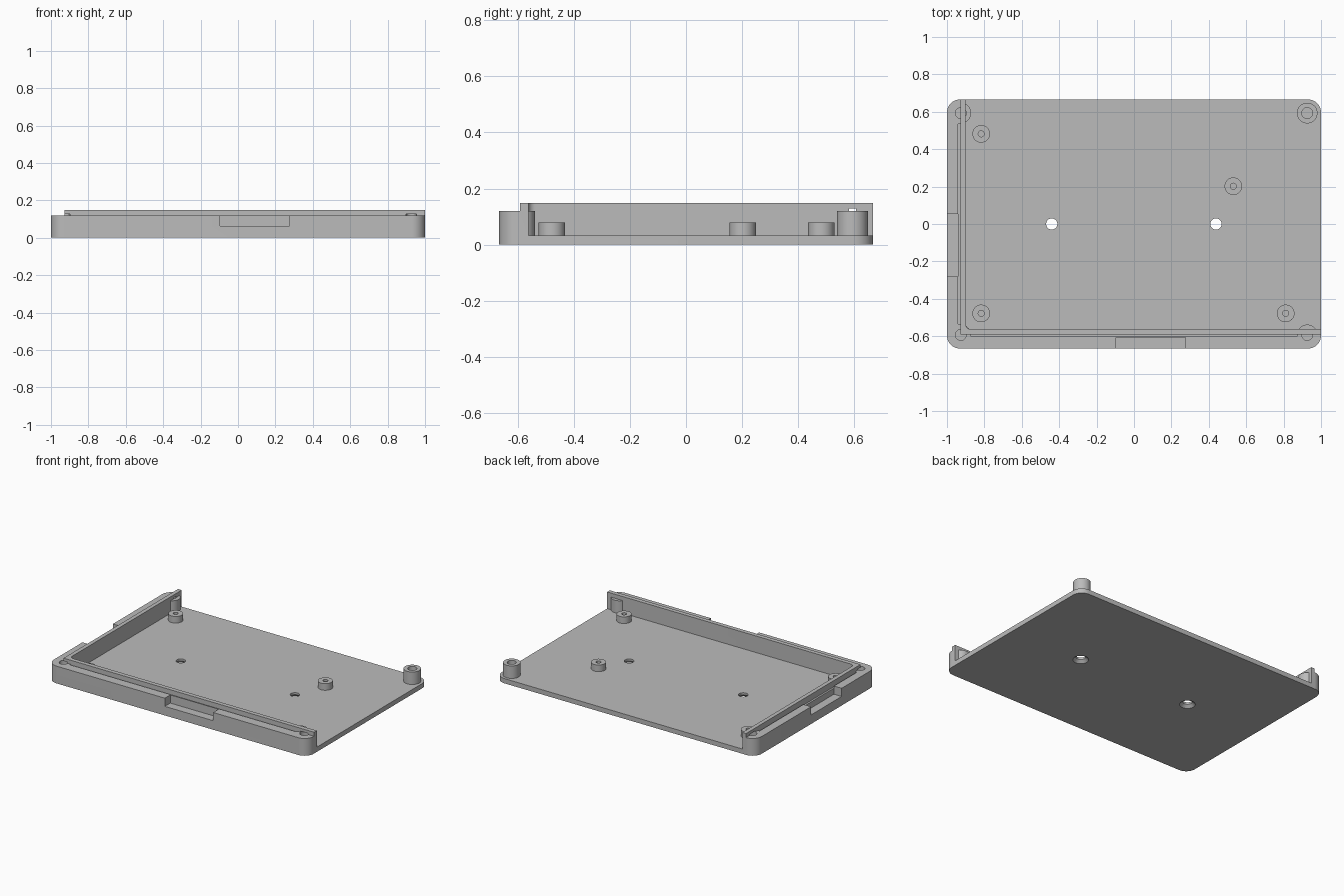
import bpy, bmesh, math

cube = bpy.data.objects.get("Cube")
if cube:
    bpy.data.objects.remove(cube, do_unlink=True)

W, D = 1.0, 0.666            # half width and half depth
FLOOR, RIM, LIP = 0.033, 0.12, 0.148
EPS = 0.1                    # cutter overshoot

grey = bpy.data.materials.new("grey plastic")
grey.use_nodes = True
color = (0.5, 0.5, 0.5, 1)
grey.diffuse_color = color
grey.node_tree.nodes["Principled BSDF"].inputs["Base Color"].default_value = color


def finish(name, bm):
    bmesh.ops.recalc_face_normals(bm, faces=bm.faces)
    mesh = bpy.data.meshes.new(name)
    bm.to_mesh(mesh)
    bm.free()
    mesh.materials.append(grey)
    obj = bpy.data.objects.new(name, mesh)
    bpy.context.collection.objects.link(obj)
    return obj


def block(name, x0, x1, y0, y1, z0, z1, radius=0.0, steps=10):
    """Box with optionally rounded vertical corners."""
    pts = []
    corners = ((x1, y1, -1, -1), (x0, y1, 1, -1), (x0, y0, 1, 1), (x1, y0, -1, 1))
    for i, (x, y, sx, sy) in enumerate(corners):
        for k in range(steps + 1 if radius else 1):
            a = math.pi / 2 * (i + k / steps)
            pts.append((x + radius * (sx + math.cos(a)),
                        y + radius * (sy + math.sin(a)), z0))
    bm = bmesh.new()
    face = bm.faces.new([bm.verts.new(p) for p in pts])
    ext = bmesh.ops.extrude_face_region(bm, geom=[face])
    for v in ext["geom"]:
        if isinstance(v, bmesh.types.BMVert):
            v.co.z = z1
    return finish(name, bm)


def cylinder(name, x, y, z0, z1, r, r_top=None):
    bm = bmesh.new()
    bmesh.ops.create_cone(bm, cap_ends=True, segments=40, radius1=r,
                          radius2=r if r_top is None else r_top, depth=z1 - z0)
    bmesh.ops.translate(bm, verts=bm.verts, vec=(x, y, (z0 + z1) / 2))
    return finish(name, bm)


def combine(target, tool, operation="DIFFERENCE"):
    mod = target.modifiers.new("combine", "BOOLEAN")
    mod.operation, mod.object, mod.solver = operation, tool, "EXACT"
    bpy.context.view_layer.objects.active = target
    bpy.ops.object.modifier_apply(modifier=mod.name)
    bpy.data.objects.remove(tool, do_unlink=True)


# Tray: a rounded slab, hollowed so that two walls remain
tray = block("tray", -W, W, -D, D, 0, LIP, 0.07)
combine(tray, block("hollow", -0.9, W + EPS, -0.562, D + EPS, FLOOR, LIP + EPS, 0.025))

# Step outside the raised lip
combine(tray, block("side_step", -W - EPS, -0.928, -D - EPS, D + EPS, RIM, LIP + EPS))
combine(tray, block("front_step", -W - EPS, W + EPS, -D - EPS, -0.592, RIM, LIP + EPS))

# Narrow groove at the foot of the lip
combine(tray, block("front_groove", -0.88, 0.88, -0.601, -0.592, 0.105, RIM + 0.01))
combine(tray, block("side_groove", -0.941, -0.928, -0.535, 0.535, 0.105, RIM + 0.01))

# Connector notches in both walls
combine(tray, block("front_notch", -0.097, 0.275, -D - EPS, -0.606, 0.063, RIM + 0.01))
combine(tray, block("side_notch", -W - EPS, -0.941, -0.282, 0.053, 0.063, RIM + 0.01))

# Tall corner posts with screw holes
corners = [(x, y) for x in (-0.926, 0.926) for y in (-0.593, 0.593)]
for x, y in corners:
    combine(tray, cylinder("corner_post", x, y, 0.015, RIM, 0.055), "UNION")
for x, y in corners:
    combine(tray, cylinder("screw_hole", x, y, FLOOR, RIM + 0.008, 0.029))

# Short board standoffs
for x, y in ((-0.817, 0.482), (-0.817, -0.478), (0.811, -0.478), (0.531, 0.202)):
    combine(tray, cylinder("standoff", x, y, 0.015, 0.079, 0.047), "UNION")
    combine(tray, cylinder("standoff_hole", x, y, FLOOR, 0.079 + EPS, 0.016))

# Countersunk mounting holes through the floor
for x in (-0.44, 0.438):
    combine(tray, cylinder("mount_hole", x, 0, -EPS, EPS, 0.03))
    combine(tray, cylinder("countersink", x, 0, -0.002, 0.02, 0.052, 0.029))

# Smooth the round parts, keep the edges sharp
for o in bpy.context.selected_objects:
    o.select_set(False)
tray.select_set(True)
bpy.context.view_layer.objects.active = tray
bpy.ops.object.shade_smooth_by_angle(angle=math.radians(30))
